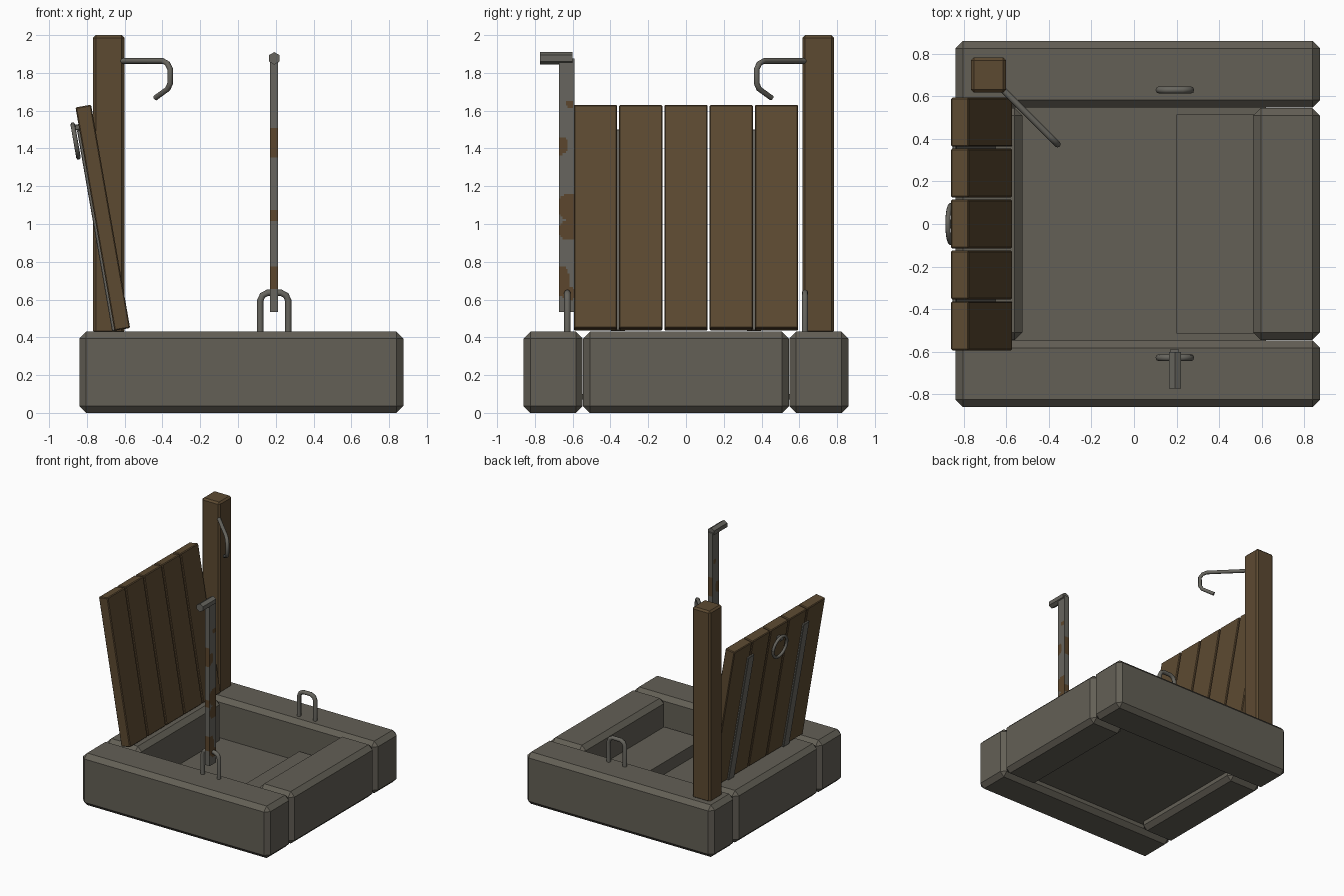
import bpy, bmesh, math
from mathutils import Matrix, Vector

if "Cube" in bpy.data.objects:
    bpy.data.objects.remove(bpy.data.objects["Cube"])


def mat(name, rgb):
    m = bpy.data.materials.new(name)
    m.diffuse_color = (*rgb, 1)
    m.use_nodes = True
    m.node_tree.nodes["Principled BSDF"].inputs["Base Color"].default_value = m.diffuse_color
    return m


STONE = mat("grey stone", (0.125, 0.115, 0.092))
WOOD = mat("brown wood", (0.108, 0.068, 0.031))
IRON = mat("dull iron", (0.135, 0.130, 0.112))
RUST = mat("rust", (0.108, 0.062, 0.026))


def add(name, bm, *mats, smooth=False):
    me = bpy.data.meshes.new(name)
    bmesh.ops.recalc_face_normals(bm, faces=bm.faces)
    for f in bm.faces:
        f.smooth = smooth
    bm.to_mesh(me)
    bm.free()
    for m in mats:
        me.materials.append(m)
    ob = bpy.data.objects.new(name, me)
    bpy.context.collection.objects.link(ob)
    return ob


def box_bm(lo, hi, bevel=0):
    bm = bmesh.new()
    bmesh.ops.create_cube(bm, size=1)
    lo, hi = Vector(lo), Vector(hi)
    for v in bm.verts:
        v.co = Vector(a + (b - a) * (c + 0.5) for a, b, c in zip(lo, hi, v.co))
    if bevel:
        bmesh.ops.bevel(bm, geom=bm.edges[:], offset=bevel, segments=1, affect='EDGES')
    return bm


def box(name, lo, hi, m, bevel=0, matrix=None):
    bm = box_bm(lo, hi, bevel)
    if matrix:
        bm.transform(matrix)
    return add(name, bm, m)


def tube(name, pts, r, m):
    # round rod following a polyline
    cu = bpy.data.curves.new(name, 'CURVE')
    cu.dimensions = '3D'
    cu.bevel_depth = r
    cu.bevel_resolution = 2
    cu.use_fill_caps = True
    sp = cu.splines.new('POLY')
    sp.points.add(len(pts) - 1)
    for p, c in zip(sp.points, pts):
        p.co = (*c, 1)
    tmp = bpy.data.objects.new(name, cu)
    bpy.context.collection.objects.link(tmp)
    dg = bpy.context.evaluated_depsgraph_get()
    bm = bmesh.new()
    me = bpy.data.meshes.new_from_object(tmp.evaluated_get(dg))
    bm.from_mesh(me)
    bpy.data.objects.remove(tmp)
    bpy.data.meshes.remove(me)
    for f in bm.faces:
        f.material_index = 0
    return add(name, bm, m, smooth=True)


# Stone curb
box("front_stone", (-0.84, -0.86, 0), (0.875, -0.547, 0.43), STONE, 0.036)
box("back_stone", (-0.84, 0.547, 0), (0.875, 0.86, 0.43), STONE, 0.036)
box("left_stone", (-0.84, -0.545, 0), (-0.525, 0.545, 0.43), STONE, 0.036)
box("right_stone", (0.56, -0.545, 0), (0.875, 0.545, 0.43), STONE, 0.036)

# Shaft floor and step
box("shaft_floor", (-0.6, -0.6, 0.07), (0.62, 0.6, 0.1), STONE)
box("step", (0.2, -0.515, 0.1), (0.57, 0.515, 0.2), STONE)

# Post and its hook, which points diagonally over the opening
box("post", (-0.767, 0.617, 0.42), (-0.602, 0.783, 2.0), WOOD, 0.014)
hook = [(-0.03, 1.863), (0.205, 1.863), (0.228, 1.85), (0.243, 1.82), (0.243, 1.745),
        (0.23, 1.715), (0.165, 1.668)]
tube("post_hook", [(-0.602 + t, 0.617 - t, z) for t, z in hook], 0.015, IRON)

# Leaning hatch: local x = thickness (0 outside), z = up along the planks
lean = Matrix.Translation((-0.654, 0, 0.435)) @ Matrix.Rotation(math.radians(-9.9), 4, 'Y')
for i in range(5):
    y = (i - 2) * 0.2395
    box(f"hatch_plank_{i + 1}", (0, y - 0.115, 0), (0.084, y + 0.115, 1.2), WOOD, 0.006, lean)
for s in (-1, 1):
    y = s * 0.36
    box("hatch_strap", (-0.013, y - 0.038, 0), (0.004, y + 0.038, 1.08), IRON, 0.003, lean)

# Ring handle on the hatch
ring = [(-0.03, 0.088 * math.cos(a), 1.025 + 0.088 * math.sin(a))
        for a in [k * math.tau / 20 for k in range(21)]]
tube("hatch_ring", [lean @ Vector(p) for p in ring], 0.012, IRON)
box("ring_mount", (-0.04, -0.02, 1.08), (0.004, 0.02, 1.11), IRON, 0.004, lean)

# Staples on the front and back stones
for n, y in (("front_staple", -0.628), ("back_staple", 0.63)):
    arch = [(-0.074, 0.4), (-0.074, 0.595), (-0.062, 0.622), (-0.035, 0.636),
            (0.035, 0.636), (0.062, 0.622), (0.074, 0.595), (0.074, 0.4)]
    tube(n, [(0.192 + x, y, z) for x, z in arch], 0.017, IRON)

# Lever bar with rust patches chosen by ellipses (y, z, ry, rz)
bm = box_bm((0.17, -0.673, 0.535), (0.212, -0.59, 1.875))
for k in range(1, 112):
    bmesh.ops.bisect_plane(bm, geom=bm.verts[:] + bm.edges[:] + bm.faces[:],
                           plane_co=(0, 0, 0.535 + k * 0.012), plane_no=(0, 0, 1))
for k in range(1, 9):
    bmesh.ops.bisect_plane(bm, geom=bm.verts[:] + bm.edges[:] + bm.faces[:],
                           plane_co=(0, -0.673 + k * 0.0092, 0), plane_no=(0, 1, 0))
spots = [(-0.615, 1.635, 0.02, 0.02), (-0.668, 1.415, 0.045, 0.05), (-0.61, 1.09, 0.07, 0.075),
         (-0.62, 0.97, 0.055, 0.055), (-0.66, 0.7, 0.045, 0.08), (-0.62, 0.63, 0.035, 0.04)]
bands = [(1.35, 1.51), (1.02, 1.08), (0.65, 0.77)]
bm.normal_update()
for f in bm.faces:
    c = f.calc_center_median()
    if abs(f.normal.x) > 0.5:
        hit = any(((c.y - y) / a) ** 2 + ((c.z - z) / b) ** 2 < 1 for y, z, a, b in spots)
    else:
        hit = any(a < c.z < b for a, b in bands)
    f.material_index = int(hit)
add("lever_bar", bm, IRON, RUST)

# Six-sided lever handle
bm = bmesh.new()
bmesh.ops.create_cone(bm, cap_ends=True, segments=6, radius1=0.033, radius2=0.033, depth=0.172)
bm.transform(Matrix.Translation((0.192, -0.687, 1.877)) @ Matrix.Rotation(math.pi / 2, 4, 'X')
             @ Matrix.Rotation(math.pi / 2 - math.pi / 6 + math.pi / 6 + math.pi / 2, 4, 'Z'))
add("lever_handle", bm, IRON)
